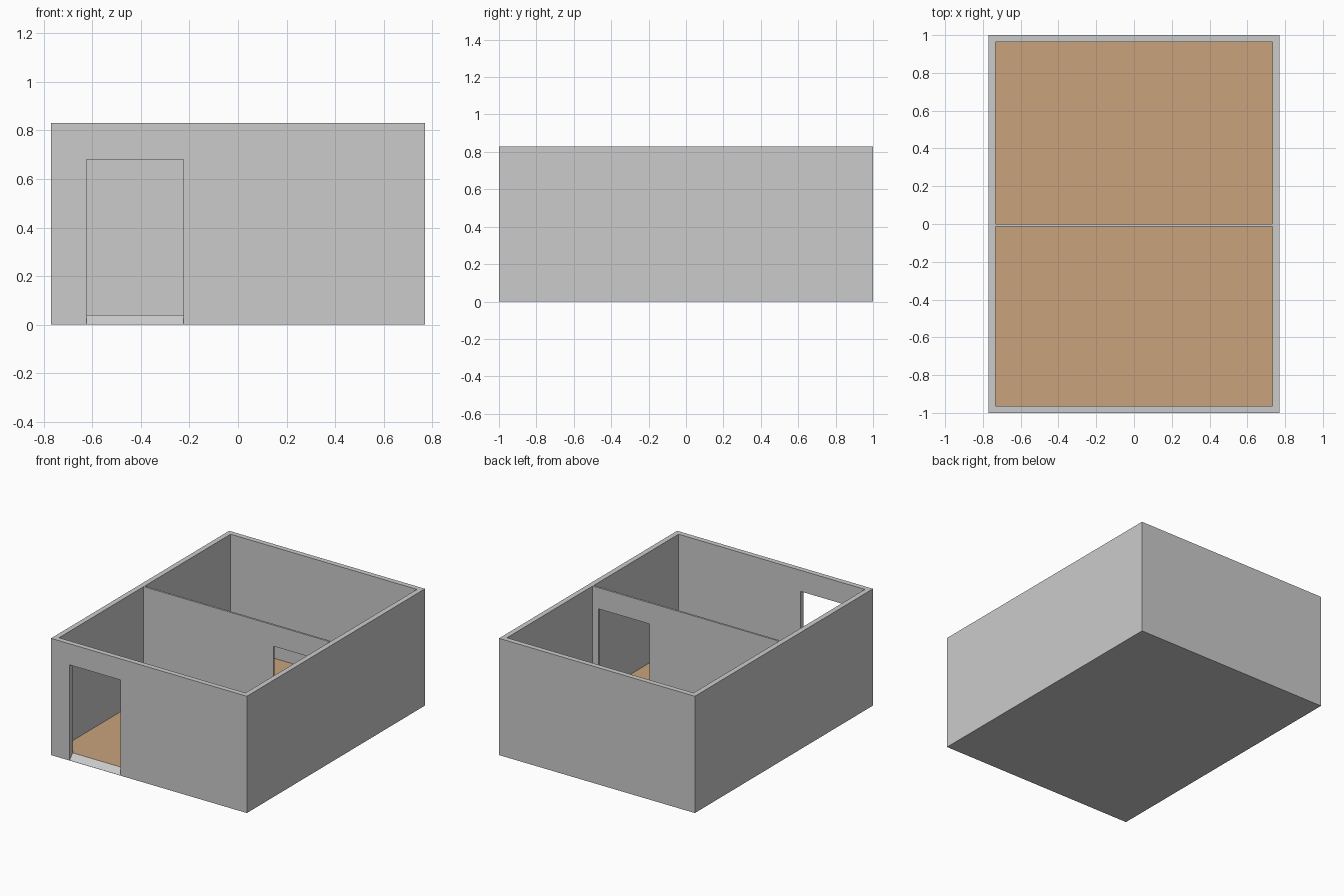
import bpy, bmesh
from mathutils import Vector

if "Cube" in bpy.data.objects:
    bpy.data.objects.remove(bpy.data.objects["Cube"])

W, D, H = 0.77, 1.0, 0.83        # half width, half depth, wall height
IX, IY, FLOOR = 0.733, 0.963, 0.04
DOOR_TOP = 0.68


def prism(name, profile, direction):
    """Extrude a closed 3D profile along a direction."""
    bm = bmesh.new()
    face = bm.faces.new([bm.verts.new(p) for p in profile])
    ext = bmesh.ops.extrude_face_region(bm, geom=[face], use_keep_orig=True)
    moved = [g for g in ext["geom"] if isinstance(g, bmesh.types.BMVert)]
    bmesh.ops.translate(bm, vec=Vector(direction), verts=moved)
    bmesh.ops.recalc_face_normals(bm, faces=bm.faces)
    mesh = bpy.data.meshes.new(name)
    bm.to_mesh(mesh)
    bm.free()
    obj = bpy.data.objects.new(name, mesh)
    bpy.context.collection.objects.link(obj)
    return obj


def box(name, x, y, z0, z1):
    return prism(name, [(-x, -y, z0), (x, -y, z0), (x, y, z0), (-x, y, z0)],
                 (0, 0, z1 - z0))


def cut(target, cutter):
    cutter.hide_render = True
    mod = target.modifiers.new("cut", "BOOLEAN")
    mod.operation, mod.solver, mod.object = "DIFFERENCE", "EXACT", cutter
    bpy.context.view_layer.objects.active = target
    bpy.ops.object.modifier_apply(modifier=mod.name)
    bpy.data.objects.remove(cutter, do_unlink=True)


# outer walls with floor slab
shell = box("outer_walls_and_floor", W, D, 0, H)
cut(shell, box("room_cutter", IX, IY, FLOOR, H + 0.2))

# front doorway with a sloped sill rising to floor level
slope = (FLOOR - 0.0005) / (D - IY)
sill = lambda y: 0.001 + slope * (y + D)
door_yz = [(-1.03, sill(-1.03)), (-0.92, sill(-0.92)),
           (-0.92, DOOR_TOP), (-1.03, DOOR_TOP)]
cut(shell, prism("door_cutter", [(-0.625, y, z) for y, z in door_yz], (0.4, 0, 0)))

# tan floor surface
tan = bpy.data.materials.new("floor_tan")
tan.diffuse_color = (0.58, 0.37, 0.20, 1)
tan.use_nodes = True
tan.node_tree.nodes["Principled BSDF"].inputs["Base Color"].default_value = tan.diffuse_color
grey = bpy.data.materials.new("wall_grey")
grey.diffuse_color = (0.8, 0.8, 0.8, 1)
grey.use_nodes = True
grey.node_tree.nodes["Principled BSDF"].inputs["Base Color"].default_value = grey.diffuse_color
shell.data.materials.clear()
shell.data.materials.append(grey)
shell.data.materials.append(tan)
for p in shell.data.polygons:
    on_floor = p.normal.z > 0.99 and abs(p.center.z - FLOOR) < 0.005
    p.material_index = 1 if on_floor else 0

# thin partition with its own doorway
L, R = 0.287, 0.687
part_xz = [(-IX, FLOOR), (L, FLOOR), (L, DOOR_TOP), (R, DOOR_TOP),
           (R, FLOOR), (IX, FLOOR), (IX, H), (-IX, H)]
prism("partition_wall", [(x, -0.013, z) for x, z in part_xz], (0, 0.014, 0))
